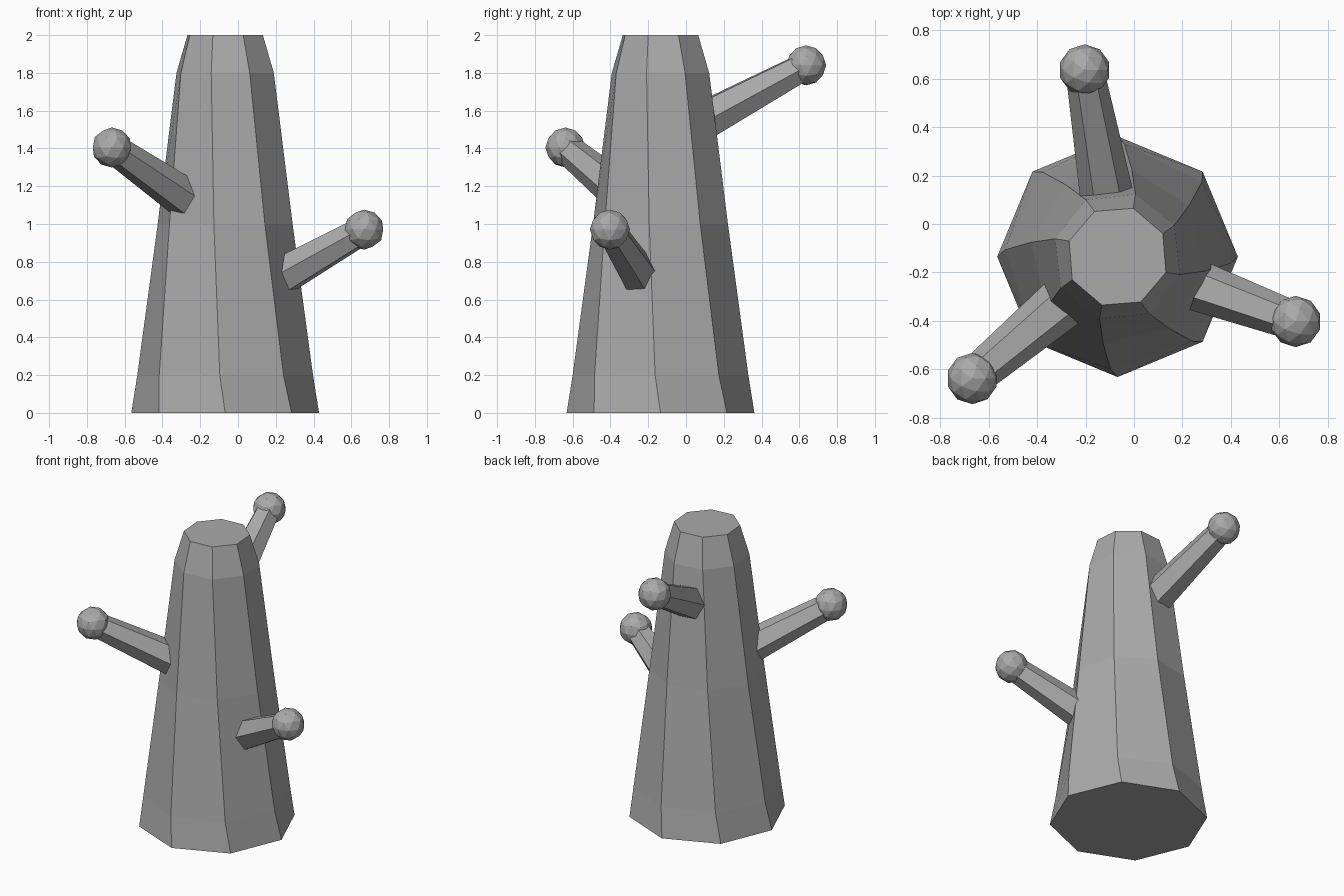
import bpy, bmesh, math
from mathutils import Vector

if "Cube" in bpy.data.objects:
    bpy.data.objects.remove(bpy.data.objects["Cube"])

CX, CY = -0.068, -0.135          # trunk axis

grey = bpy.data.materials.new("plain grey")
grey.diffuse_color = (0.4, 0.4, 0.4, 1)
grey.use_nodes = True
grey.node_tree.nodes["Principled BSDF"].inputs["Base Color"].default_value = grey.diffuse_color


def loft(name, rings):
    """Flat-faced solid through a list of equal-sized point rings."""
    bm = bmesh.new()
    vr = [[bm.verts.new(p) for p in ring] for ring in rings]
    n = len(vr[0])
    for a, b in zip(vr, vr[1:]):
        for i in range(n):
            j = (i + 1) % n
            bm.faces.new((a[i], a[j], b[j], b[i]))
    bm.faces.new(vr[0][::-1])
    bm.faces.new(vr[-1])
    bmesh.ops.recalc_face_normals(bm, faces=bm.faces)
    return finish(name, bm)


def finish(name, bm):
    me = bpy.data.meshes.new(name)
    bm.to_mesh(me)
    bm.free()
    me.materials.append(grey)
    ob = bpy.data.objects.new(name, me)
    bpy.context.collection.objects.link(ob)
    return ob


# Trunk: eight-sided, tapering and slightly twisted (height, radius, twist)
profile = [(0, 0.497, 0), (0.2, 0.466, -3.5), (1.0, 0.362, -9.5),
           (1.8, 0.268, -16), (2.0, 0.21, -18)]
loft("trunk", [[(CX + r * math.cos(math.radians(45 * i + t)),
                 CY + r * math.sin(math.radians(45 * i + t)), z)
                for i in range(8)] for z, r, t in profile])

# Branches: six-sided tapering stubs, each ending in a faceted ball
REACH, RISE = 0.783, 0.416
for k, (angle, tip_z) in enumerate([(-20, 0.97), (220, 1.405), (100, 1.84)], 1):
    a = math.radians(angle)
    out = Vector((math.cos(a), math.sin(a), 0))
    start = Vector((CX, CY, tip_z - RISE))
    tip = start + out * REACH + Vector((0, 0, RISE))
    side = Vector((-math.sin(a), math.cos(a), 0))
    up = (tip - start).normalized().cross(side)
    loft(f"branch_{k}", [[c + r * (side * math.cos(i * math.pi / 3) +
                                   up * math.sin(i * math.pi / 3))
                          for i in range(6)]
                         for c, r in ((start, 0.126), (tip, 0.079))])
    bm = bmesh.new()
    bmesh.ops.create_icosphere(bm, subdivisions=2, radius=0.106)
    finish(f"branch_ball_{k}", bm).location = tip
